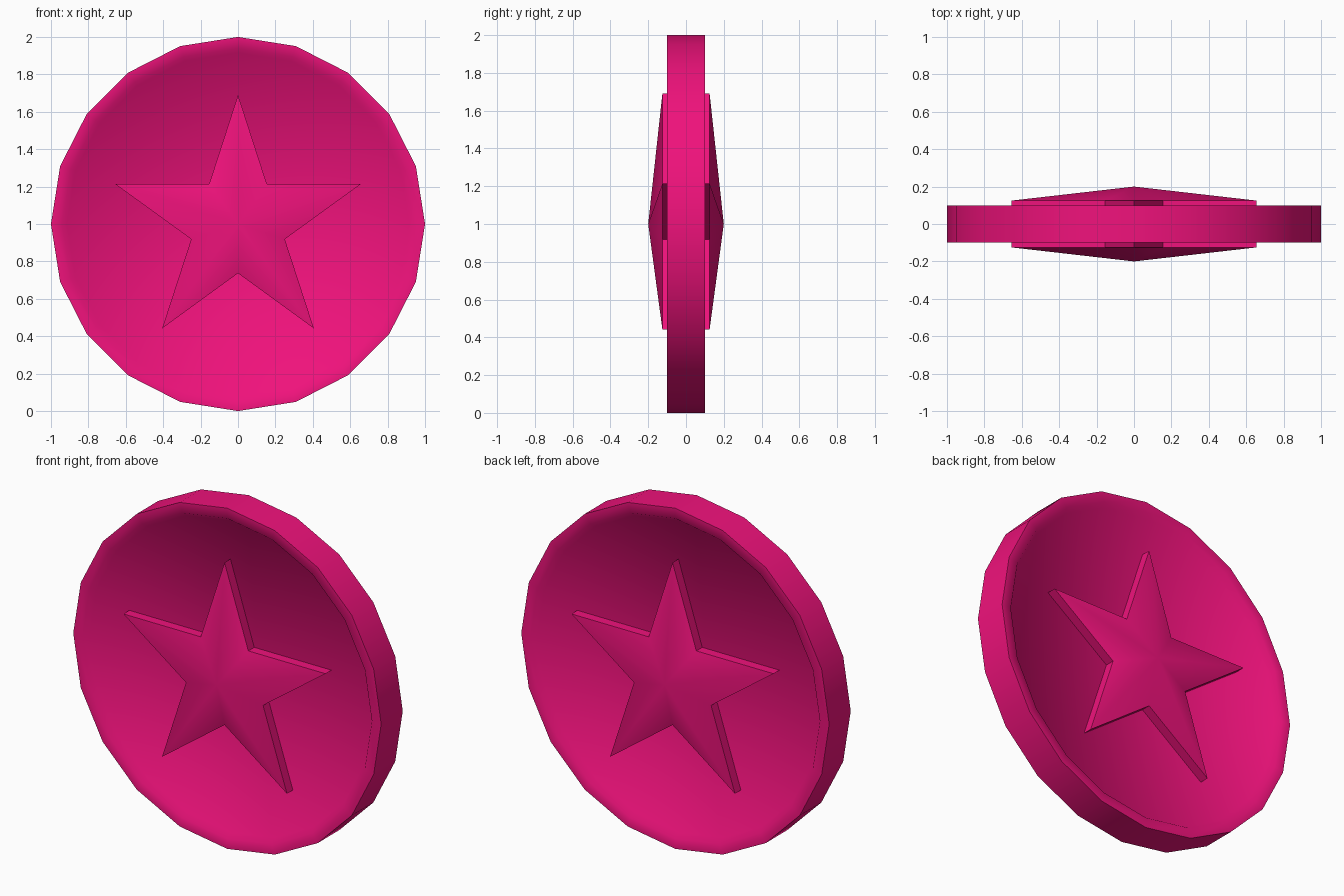
import bpy
import math

if "Cube" in bpy.data.objects:
    bpy.data.objects.remove(bpy.data.objects["Cube"])

pink = bpy.data.materials.new("pink")
pink.diffuse_color = (0.87, 0.006, 0.2, 1)
pink.use_nodes = True
pink.node_tree.nodes["Principled BSDF"].inputs["Base Color"].default_value = pink.diffuse_color


def ring(radii, y, count):
    """Points around the coin axis at depth y, starting at the top; radii alternate."""
    pts = []
    for i in range(count):
        a = 2 * math.pi * i / count
        r = radii[i % len(radii)]
        pts.append((r * math.sin(a), y, 1 + r * math.cos(a)))
    return pts


def bridge(a, b, n):
    return [(a + i, a + (i + 1) % n, b + (i + 1) % n, b + i) for i in range(n)]


def make(name, verts, faces):
    mesh = bpy.data.meshes.new(name)
    mesh.from_pydata(verts, [], faces)
    mesh.materials.append(pink)
    obj = bpy.data.objects.new(name, mesh)
    bpy.context.collection.objects.link(obj)
    bpy.ops.object.select_all(action='DESELECT')
    obj.select_set(True)
    bpy.context.view_layer.objects.active = obj
    # consistent outward normals
    bpy.ops.object.mode_set(mode='EDIT')
    bpy.ops.mesh.select_all(action='SELECT')
    bpy.ops.mesh.normals_make_consistent(inside=False)
    bpy.ops.object.mode_set(mode='OBJECT')
    bpy.ops.object.shade_smooth_by_angle(angle=math.radians(60))
    return obj


# Coin disc: 20 sides, raised rim and recessed field on both faces
N = 20
profile = [(0.915, -0.07), (0.94, -0.1), (1, -0.1),
           (1, 0.1), (0.94, 0.1), (0.915, 0.07)]
verts, faces = [], []
for r, y in profile:
    verts += ring([r], y, N)
for k in range(len(profile) - 1):
    faces += bridge(k * N, (k + 1) * N, N)
last = (len(profile) - 1) * N
faces += [tuple(range(N)), tuple(range(last, last + N))]
make("coin_disc", verts, faces)

# Domed five-point star on each face
for name, s in (("front_star", -1), ("back_star", 1)):
    verts = ring([0.69, 0.263], s * 0.06, 10) + ring([0.69, 0.263], s * 0.125, 10)
    verts.append((0, s * 0.2, 1))
    faces = [tuple(range(10))] + bridge(0, 10, 10)
    faces += [(10 + i, 10 + (i + 1) % 10, 20) for i in range(10)]
    make(name, verts, faces)
